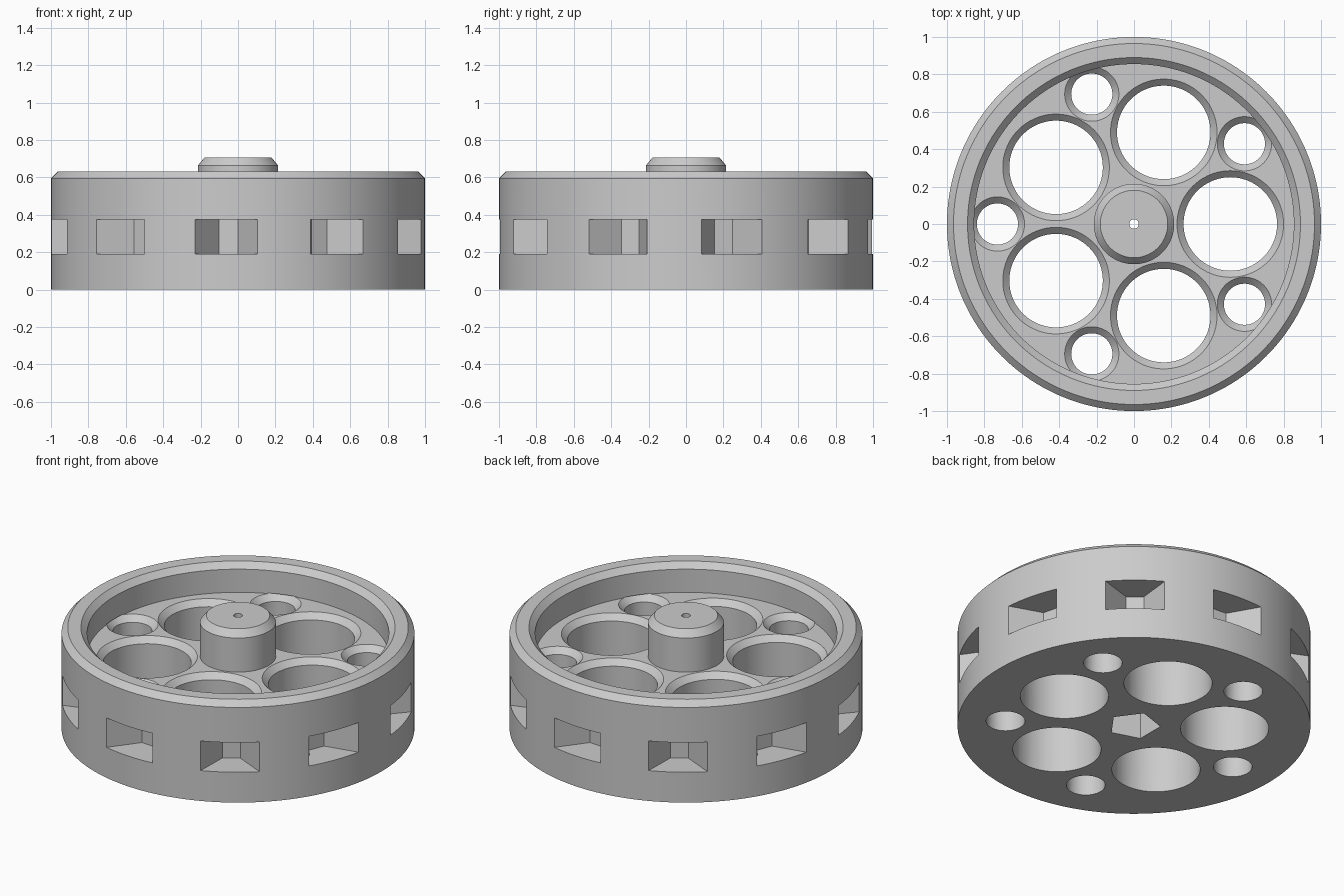
import bpy, bmesh, math
from mathutils import Matrix, Vector

if "Cube" in bpy.data.objects:
    bpy.data.objects.remove(bpy.data.objects["Cube"])

grey = bpy.data.materials.new("light_grey")
grey.diffuse_color = (0.6, 0.6, 0.6, 1)
grey.use_nodes = True
grey.node_tree.nodes["Principled BSDF"].inputs["Base Color"].default_value = grey.diffuse_color


def make_object(name, bm):
    bmesh.ops.recalc_face_normals(bm, faces=bm.faces)
    me = bpy.data.meshes.new(name)
    bm.to_mesh(me)
    bm.free()
    me.materials.append(grey)
    ob = bpy.data.objects.new(name, me)
    bpy.context.collection.objects.link(ob)
    return ob


def add_lathe(bm, profile, sides, matrix=Matrix(), closed=False):
    """Revolve (radius, z) points; open profiles get flat end caps."""
    rings = [[bm.verts.new(matrix @ Vector((r * math.cos(math.tau * i / sides),
                                            r * math.sin(math.tau * i / sides), z)))
              for i in range(sides)] for r, z in profile]
    pairs = list(zip(rings, rings[1:]))
    if closed:
        pairs.append((rings[-1], rings[0]))
    else:
        bm.faces.new(rings[0])
        bm.faces.new(rings[-1])
    for a, b in pairs:
        for i in range(sides):
            j = (i + 1) % sides
            bm.faces.new((a[i], a[j], b[j], b[i]))


# wheel body: rim, recessed floor and central hub with a pin hole
bm = bmesh.new()
add_lathe(bm, [(0.025, 0), (1, 0), (1, 0.595), (0.965, 0.63), (0.89, 0.63),
               (0.855, 0.595), (0.855, 0.45), (0.215, 0.45), (0.215, 0.663),
               (0.18, 0.705), (0.025, 0.705)], 160, closed=True)
body = make_object("wheel_body", bm)

cut = bmesh.new()


def hole(distance, radius, angle):
    """Through hole with a bevelled upper edge."""
    place = Matrix.Rotation(angle, 4, 'Z') @ Matrix.Translation((distance, 0, 0))
    add_lathe(cut, [(radius, -0.1), (radius, 0.415), (radius + 0.039, 0.454)], 72, place)


# large and small floor holes
for k in range(5):
    hole(0.515, 0.25, math.radians(72 * k))
    hole(0.73, 0.11, math.radians(72 * k + 36))

# five-sided shaft socket underneath
add_lathe(cut, [(0.15, -0.1), (0.15, 0.5)], 5)

# tapered pockets around the rim
for k in range(10):
    turn = Matrix.Rotation(math.radians(14.4 + 36 * k), 4, 'Z')
    plan = [(0.81, -0.05), (1.05, -0.21), (1.05, 0.21), (0.81, 0.05)]
    low, high = [[cut.verts.new(turn @ Vector((x, y, z))) for x, y in plan]
                 for z in (0.19, 0.375)]
    cut.faces.new(low)
    cut.faces.new(high)
    for i in range(4):
        j = (i + 1) % 4
        cut.faces.new((low[i], low[j], high[j], high[i]))

cutter = make_object("hole_cutter", cut)
cutter.hide_render = True

# cut all openings, then remove the helper
mod = body.modifiers.new("openings", 'BOOLEAN')
mod.operation = 'DIFFERENCE'
mod.solver = 'EXACT'
mod.object = cutter
bpy.context.view_layer.objects.active = body
body.select_set(True)
bpy.ops.object.modifier_apply(modifier=mod.name)
bpy.data.objects.remove(cutter)
bpy.ops.object.shade_smooth_by_angle(angle=math.radians(25))
